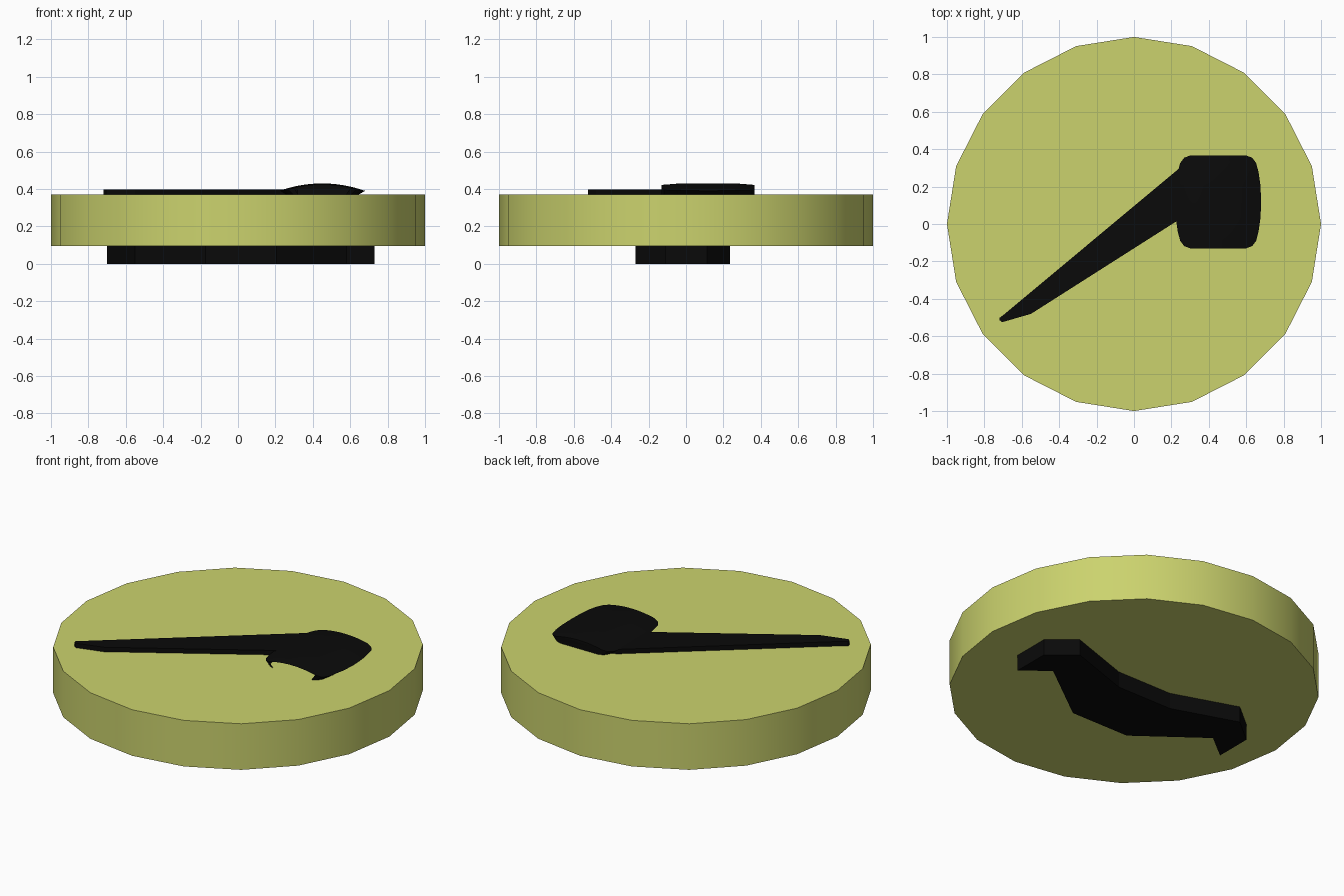
import bpy, bmesh, math

if "Cube" in bpy.data.objects:
    bpy.data.objects.remove(bpy.data.objects["Cube"])

def material(name, rgb):
    m = bpy.data.materials.new(name)
    m.diffuse_color = (*rgb, 1)
    m.use_nodes = True
    m.node_tree.nodes["Principled BSDF"].inputs["Base Color"].default_value = m.diffuse_color
    return m

OLIVE = material("olive", (0.60, 0.65, 0.155))
BLACK = material("black", (0.003, 0.003, 0.003))

def finish(name, bm, mat, smooth=None):
    bmesh.ops.recalc_face_normals(bm, faces=bm.faces)
    me = bpy.data.meshes.new(name)
    bm.to_mesh(me)
    bm.free()
    ob = bpy.data.objects.new(name, me)
    bpy.context.collection.objects.link(ob)
    me.materials.append(mat)
    if smooth:
        bpy.ops.object.select_all(action='DESELECT')
        ob.select_set(True)
        bpy.context.view_layer.objects.active = ob
        bpy.ops.object.shade_smooth_by_angle(angle=math.radians(smooth))
    return ob

def prism(name, outline, z0, z1, mat, smooth=None):
    bm = bmesh.new()
    rings = [[bm.verts.new((x, y, z)) for x, y in outline] for z in (z0, z1)]
    n = len(outline)
    bm.faces.new(rings[0])
    bm.faces.new(rings[1])
    for i in range(n):
        j = (i + 1) % n
        bm.faces.new((rings[0][i], rings[0][j], rings[1][j], rings[1][i]))
    return finish(name, bm, mat, smooth)

# 20-sided disc body
circle = [(math.cos(math.tau * i / 20), math.sin(math.tau * i / 20)) for i in range(20)]
prism("disc_body", circle, 0.095, 0.37, OLIVE, 30)

# Curved grip under the disc, mirrored about its own centre line
half = [(0.715, 0.112), (0.565, 0.236), (0.18, 0.105)]
low = [(0.19, -0.27), (0.565, 0.01), (0.715, -0.11)]
cx = 0.015
right_top = [(cx + x, y) for x, y in half]
left_top = [(cx - x, y) for x, y in reversed(half)]
left_low = [(cx - x, y) for x, y in reversed(low)]
right_low = [(cx + x, y) for x, y in low]
prism("bottom_grip", right_top + left_top + left_low + right_low, 0, 0.095, BLACK)

# Tapered handle on the top face
prism("top_handle", [(-0.705, -0.525), (-0.55, -0.48), (0.22, 0.01), (0.32, 0.07),
                     (0.32, 0.33), (0.245, 0.30), (-0.70, -0.488), (-0.72, -0.502),
                     (-0.718, -0.515)], 0.37, 0.397, BLACK)

# Arched head: a barrel-shaped shell, open at the front end
STATIONS = [(-0.13, 0.15), (-0.118, 0.182), (-0.09, 0.203), (-0.04, 0.216), (0.03, 0.226)]
stations = STATIONS + [(0.118, 0.23)] + [(0.236 - y, w) for y, w in reversed(STATIONS)]
bm = bmesh.new()
rows = []
for y, w in stations:
    drop = 0.008 * max(0, abs(y - 0.118) / 0.248 - 0.6) / 0.4
    row = [bm.verts.new((0.45 - 0.85 * w, y, 0.371))]
    for i in range(17):
        t = -1 + i / 8
        x = w * t
        row.append(bm.verts.new((0.45 + x, y, 0.39 + 0.04 * (1 - (x / 0.23) ** 2) - drop)))
    row.append(bm.verts.new((0.45 + 0.85 * w, y, 0.371)))
    rows.append(row)
for a, b in zip(rows, rows[1:]):
    for i in range(len(a) - 1):
        bm.faces.new((a[i], a[i + 1], b[i + 1], b[i]))
bm.faces.new(rows[-1])
finish("top_head", bm, BLACK, 30)
